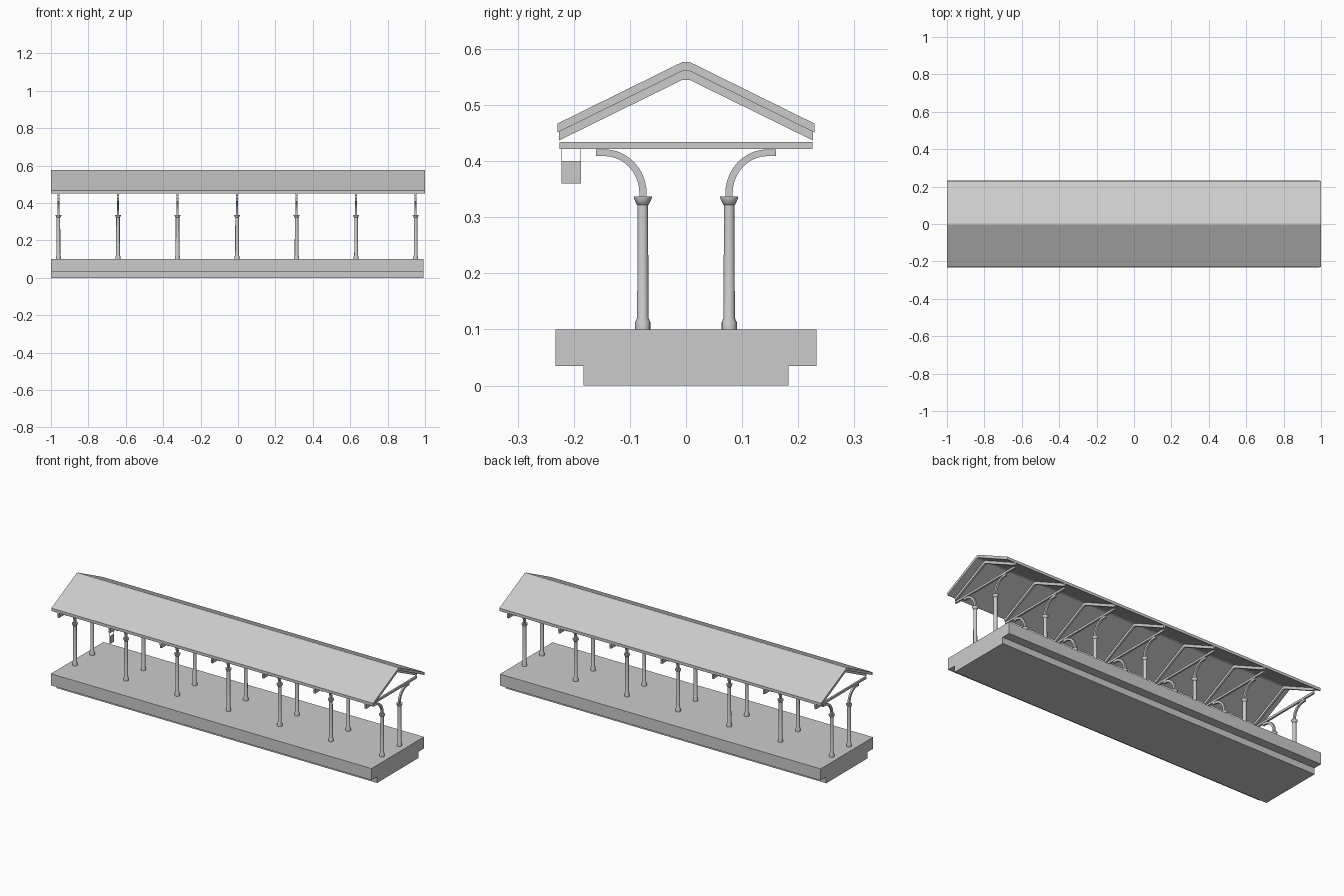
import bpy, bmesh, math

if "Cube" in bpy.data.objects:
    bpy.data.objects.remove(bpy.data.objects["Cube"])

def prism(name, pts, x0, x1):
    """Extrude a (y, z) outline along x."""
    bm = bmesh.new()
    face = bm.faces.new([bm.verts.new((x0, y, z)) for y, z in pts])
    ext = bmesh.ops.extrude_face_region(bm, geom=[face])
    moved = [v for v in ext["geom"] if isinstance(v, bmesh.types.BMVert)]
    bmesh.ops.translate(bm, vec=(x1 - x0, 0, 0), verts=moved)
    bmesh.ops.recalc_face_normals(bm, faces=bm.faces)
    return to_object(name, bm)

def to_object(name, bm):
    mesh = bpy.data.meshes.new(name)
    bm.to_mesh(mesh)
    bm.free()
    ob = bpy.data.objects.new(name, mesh)
    bpy.context.collection.objects.link(ob)
    return ob

def lathe(name, profile, x, y, sides=16):
    """Revolve an (r, z) profile around a vertical axis, with capped ends."""
    bm = bmesh.new()
    rings = [[bm.verts.new((x + r * math.cos(2 * math.pi * i / sides),
                            y + r * math.sin(2 * math.pi * i / sides), z))
              for i in range(sides)] for r, z in profile]
    for a, b in zip(rings, rings[1:]):
        for i in range(sides):
            j = (i + 1) % sides
            bm.faces.new((a[i], a[j], b[j], b[i]))
    bm.faces.new(rings[0][::-1])
    bm.faces.new(rings[-1])
    ob = to_object(name, bm)
    bpy.ops.object.select_all(action='DESELECT')
    bpy.context.view_layer.objects.active = ob
    ob.select_set(True)
    bpy.ops.object.shade_smooth_by_angle(angle=math.radians(35))
    return ob

def mirrored(half):
    """Complete a right-hand outline (top centre first) across y = 0."""
    return half + [(-y, z) for y, z in reversed(half)]

# Platform with overhanging edges
prism("platform", mirrored([(0.233, 0.10), (0.233, 0.035), (0.183, 0.035), (0.183, 0.0)]),
      -1.0, 0.993)

# Gabled roof sheet
def chevron(name, half_w, ridge, eave, thick, x0, x1):
    f = 0.006
    top = [(-half_w, eave), (-f, ridge), (f, ridge), (half_w, eave)]
    prism(name, top + [(y, z - thick) for y, z in reversed(top)], x0, x1)

chevron("roof", 0.229, 0.577, 0.467, 0.016, -1.0, 1.0)

# Curved bracket outline: quarter arc plus a straight tip
cy, cz = 0.145, 0.342
arc = [math.pi - math.pi / 2 * i / 10 for i in range(11)]
outer = [(cy + 0.075 * math.cos(a), cz + 0.079 * math.sin(a)) for a in arc]
inner = [(cy + 0.062 * math.cos(a), cz + 0.067 * math.sin(a)) for a in arc]
bracket = ([(0.070, 0.334)] + outer + [(0.160, 0.421), (0.160, 0.409)]
           + inner[::-1] + [(0.083, 0.334)])

column = [(0.0135, 0.10), (0.0135, 0.113), (0.010, 0.121), (0.0095, 0.322),
          (0.011, 0.323), (0.016, 0.334), (0.016, 0.337)]

# Seven frames: columns, brackets, tie beam and rafters
spacing = 0.3183
for n in range(7):
    x = -0.960 + n * spacing
    for side, label in ((-1, "front"), (1, "back")):
        lathe(f"{label}_column_{n}", column, x, side * 0.077)
        prism(f"{label}_bracket_{n}", [(side * y, z) for y, z in bracket],
              x - 0.005, x + 0.005)
    prism(f"tie_beam_{n}", mirrored([(0.225, 0.434), (0.225, 0.422)]), x - 0.005, x + 0.005)
    chevron(f"rafters_{n}", 0.226, 0.561, 0.453, 0.016, x - 0.005, x + 0.005)

# Hanging sign under the second tie beam
sx = -0.960 + spacing
prism("hanging_sign", [(-0.222, 0.36), (-0.187, 0.36), (-0.187, 0.40), (-0.222, 0.40)],
      sx - 0.003, sx + 0.003)
for i, y in enumerate((-0.2215, -0.1875)):
    prism(f"sign_hanger_{i}", [(y - 0.0006, 0.399), (y + 0.0006, 0.399),
                               (y + 0.0006, 0.423), (y - 0.0006, 0.423)],
          sx - 0.0006, sx + 0.0006)
